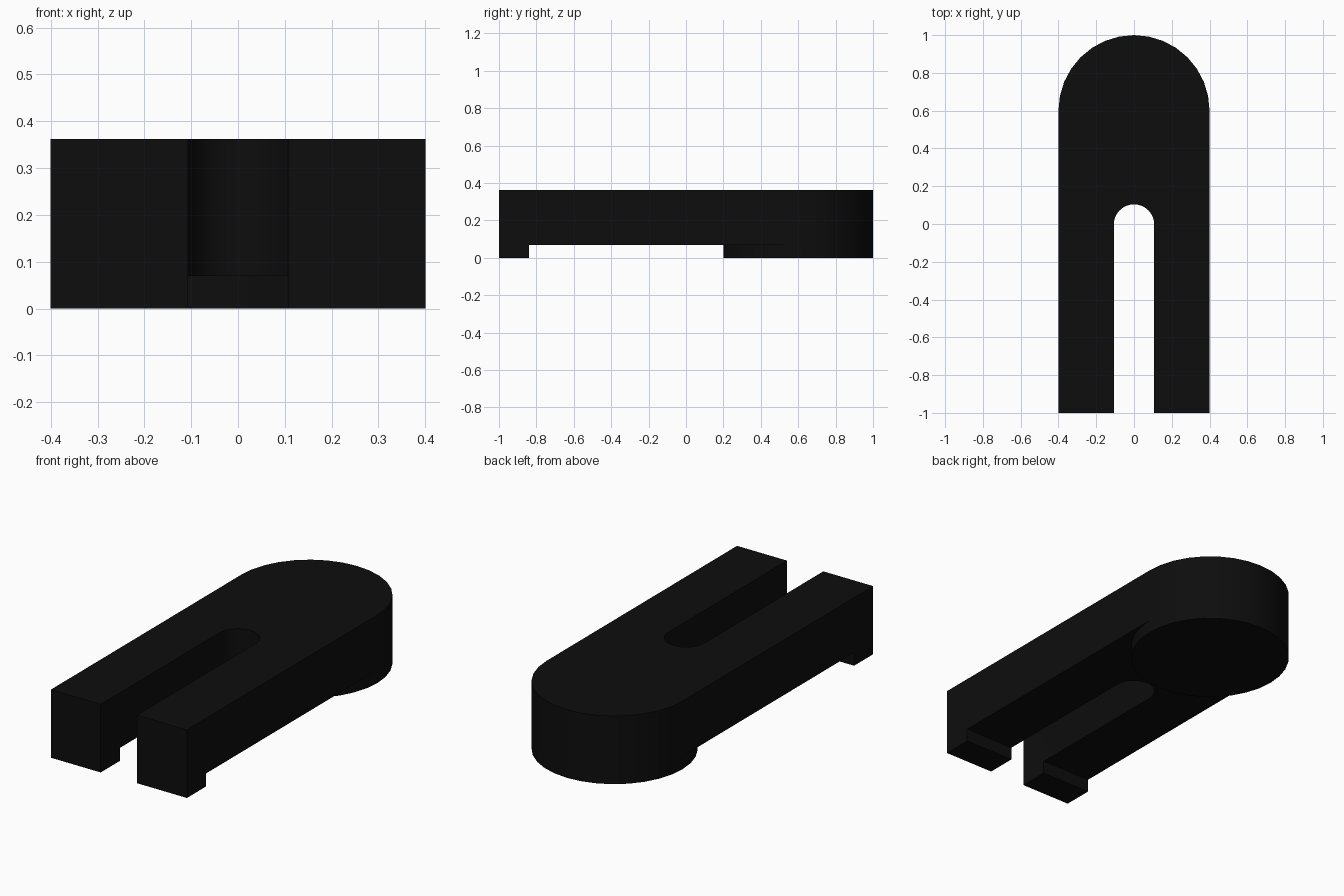
import bpy, bmesh, math

if "Cube" in bpy.data.objects:
    bpy.data.objects.remove(bpy.data.objects["Cube"])

black = bpy.data.materials.new("black oxide steel")
black.diffuse_color = (0.004, 0.004, 0.004, 1)
black.use_nodes = True
black.node_tree.nodes["Principled BSDF"].inputs["Base Color"].default_value = black.diffuse_color

R, CY = 0.4, 0.6            # rounded nose radius and centre
SLOT, SLOT_Y = 0.107, -0.003  # slot half width and end centre
TOP, STEP = 0.362, 0.069


def arc(r, cy, a0, a1, n=16):
    """Points on an arc centred on (0, cy), angles in degrees."""
    angles = [math.radians(a0 + (a1 - a0) * i / n) for i in range(n + 1)]
    return [(r * math.cos(a), cy + r * math.sin(a)) for a in angles]


def prism(name, outline, z0, z1):
    bm = bmesh.new()
    face = bm.faces.new([bm.verts.new((x, y, z0)) for x, y in outline])
    top = bmesh.ops.extrude_face_region(bm, geom=[face])["geom"]
    for v in top:
        if isinstance(v, bmesh.types.BMVert):
            v.co.z = z1
    bmesh.ops.recalc_face_normals(bm, faces=bm.faces)
    mesh = bpy.data.meshes.new(name)
    bm.to_mesh(mesh)
    bm.free()
    mesh.materials.append(black)
    ob = bpy.data.objects.new(name, mesh)
    bpy.context.collection.objects.link(ob)
    return ob


# Slotted strap with a rounded nose
outline = [(R, -1)] + arc(R, CY, 0, 180) + [(-R, -1), (-SLOT, -1)]
outline += arc(SLOT, SLOT_Y, 180, 0) + [(SLOT, -1)]
clamp = prism("slotted_clamp_strap", outline, 0, TOP)

# Underside relief: leaves two toe feet and a round heel pad
relief = [(-0.6, CY), (-0.6, -0.84), (0.6, -0.84), (0.6, CY)]
relief += arc(R, CY, 0, -180)
cutter = prism("underside_relief_cutter", relief, -0.1, STEP)
cutter.hide_render = True

cut = clamp.modifiers.new("relief", "BOOLEAN")
cut.operation = 'DIFFERENCE'
cut.solver = 'EXACT'
cut.object = cutter

bpy.context.view_layer.objects.active = clamp
clamp.select_set(True)
bpy.ops.object.modifier_apply(modifier=cut.name)
bpy.data.objects.remove(cutter)
bpy.ops.object.shade_smooth_by_angle(angle=math.radians(30))
